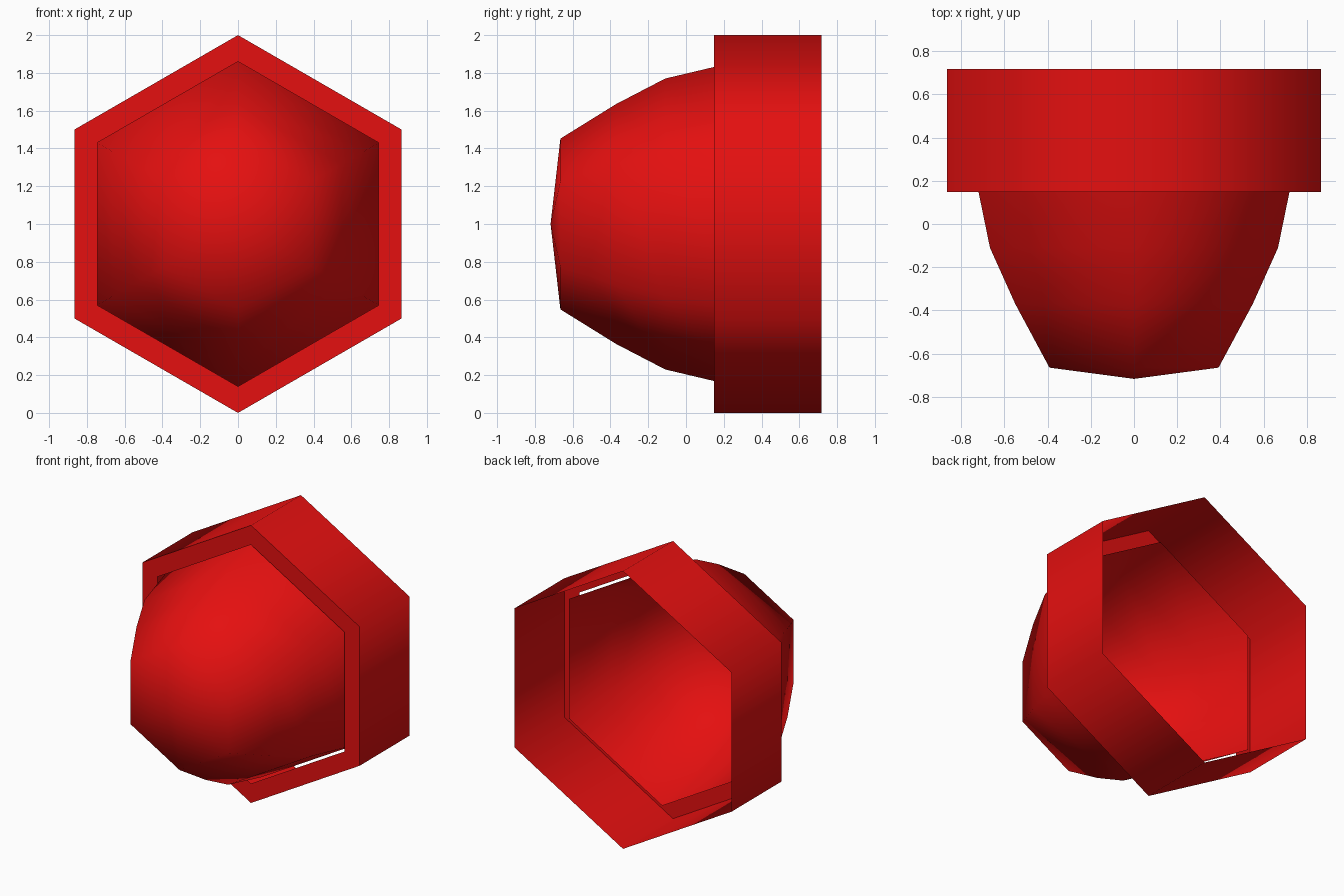
import bpy
import bmesh
from math import sin, cos, pi, radians

cube = bpy.data.objects.get("Cube")
if cube:
    bpy.data.objects.remove(cube, do_unlink=True)

SIDES = 6

red = bpy.data.materials.new("red")
red.use_nodes = True
red.diffuse_color = (0.78, 0.005, 0.005, 1)
red.node_tree.nodes["Principled BSDF"].inputs["Base Color"].default_value = red.diffuse_color


def hex_shell(name, profile):
    """Sweep a (radius, y) profile around the y axis as an open six-sided shell."""
    bm = bmesh.new()
    rings = []
    for radius, y in profile:
        if radius == 0:
            rings.append([bm.verts.new((0, y, 1))] * SIDES)
        else:
            angles = [2 * pi * k / SIDES for k in range(SIDES)]
            rings.append([bm.verts.new((radius * sin(a), y, 1 + radius * cos(a))) for a in angles])
    for a, b in zip(rings, rings[1:]):
        for k in range(SIDES):
            n = (k + 1) % SIDES
            corners = dict.fromkeys((a[k], b[k], b[n], a[n]))  # drops the doubled tip
            bm.faces.new(list(corners))
    bm.normal_update()
    # Turn every face outwards, away from the middle of the back opening
    for f in bm.faces:
        c = f.calc_center_median()
        c.y -= 0.72
        c.z -= 1
        if f.normal.dot(c) < 0:
            f.normal_flip()
    mesh = bpy.data.meshes.new(name)
    bm.to_mesh(mesh)
    bm.free()
    mesh.materials.append(red)
    obj = bpy.data.objects.new(name, mesh)
    bpy.context.collection.objects.link(obj)
    bpy.ops.object.select_all(action='DESELECT')
    obj.select_set(True)
    bpy.context.view_layer.objects.active = obj
    bpy.ops.object.shade_smooth_by_angle(angle=radians(70))
    return obj


# Rounded lens with a shallow pointed front, open at the back
hex_shell("lens_dome", [(0, -0.717), (0.452, -0.665), (0.635, -0.37), (0.77, -0.11), (0.86, 0.27)])

# Collar with a front lip and an open back
hex_shell("collar", [(0.86, 0.148), (1, 0.148), (1, 0.717)])
